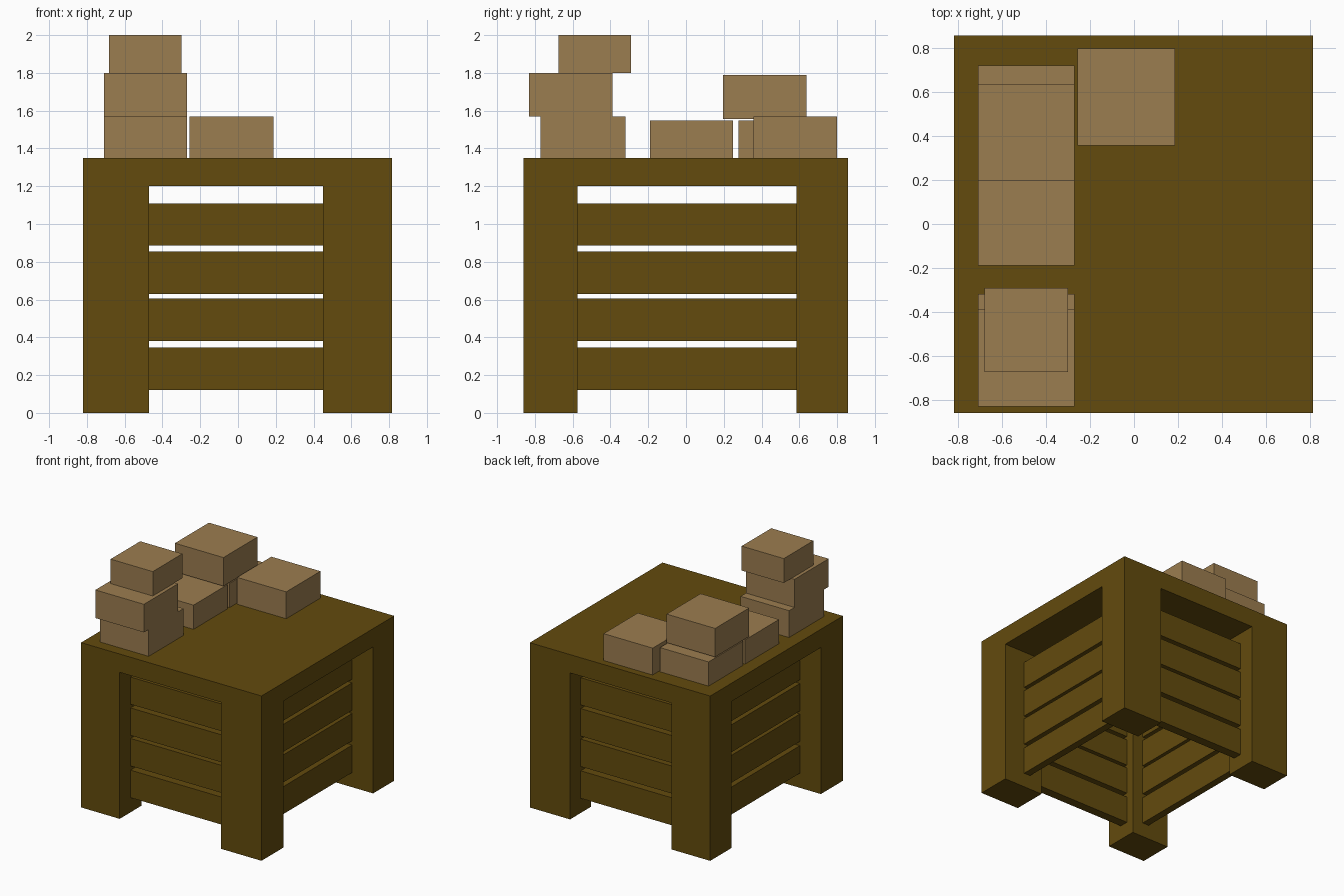
import bpy, bmesh

if "Cube" in bpy.data.objects:
    bpy.data.objects.remove(bpy.data.objects["Cube"])


def material(name, rgb):
    m = bpy.data.materials.new(name)
    m.diffuse_color = (*rgb, 1)
    m.use_nodes = True
    m.node_tree.nodes["Principled BSDF"].inputs["Base Color"].default_value = m.diffuse_color
    return m


WOOD = material("dark_wood", (0.125, 0.07, 0.004))
CARD = material("cardboard", (0.33, 0.205, 0.08))


def finish(name, bm, mat):
    bmesh.ops.recalc_face_normals(bm, faces=bm.faces[:])
    mesh = bpy.data.meshes.new(name)
    bm.to_mesh(mesh)
    bm.free()
    mesh.materials.append(mat)
    obj = bpy.data.objects.new(name, mesh)
    bpy.context.collection.objects.link(obj)
    return obj


def box(name, xs, ys, zs, mat):
    bm = bmesh.new()
    bmesh.ops.create_cube(bm, size=1)
    for v in bm.verts:
        for i, (lo, hi) in enumerate((xs, ys, zs)):
            v.co[i] = hi if v.co[i] > 0 else lo
    return finish(name, bm, mat)


# Table top and corner legs as one body: extrude a 3 x 3 grid
X = (-0.82, -0.47, 0.45, 0.815)
Y = (-0.86, -0.575, 0.585, 0.858)
bm = bmesh.new()
grid = [[bm.verts.new((x, y, 1.2)) for y in Y] for x in X]
cells = {}
for i in range(3):
    for j in range(3):
        cells[i, j] = bm.faces.new((grid[i][j], grid[i][j + 1],
                                    grid[i + 1][j + 1], grid[i + 1][j]))
top = bmesh.ops.extrude_face_region(bm, geom=list(cells.values()),
                                    use_keep_orig=True)
for v in (g for g in top["geom"] if isinstance(g, bmesh.types.BMVert)):
    v.co.z = 1.35
corners = [cells[i, j] for i in (0, 2) for j in (0, 2)]
for f in bmesh.ops.extrude_discrete_faces(bm, faces=corners)["faces"]:
    for v in f.verts:
        v.co.z = 0
bmesh.ops.dissolve_limit(bm, angle_limit=0.01, verts=bm.verts[:], edges=bm.edges[:])
finish("table_frame", bm, WOOD)

# Four recessed slats on every side
for n, (z0, z1) in enumerate(((0.12, 0.345), (0.38, 0.605), (0.63, 0.855), (0.885, 1.108))):
    for name, ys in (("front", (-0.72, -0.645)), ("back", (0.645, 0.72))):
        box(f"{name}_slat_{n + 1}", (X[1], X[2]), ys, (z0, z1), WOOD)
    for name, xs in (("left", (-0.63, -0.57)), ("right", (0.565, 0.625))):
        box(f"{name}_slat_{n + 1}", xs, (Y[1], Y[2]), (z0, z1), WOOD)

# Cardboard boxes stacked on top
LEFT = (-0.71, -0.27)
for name, xs, ys, zs in (
    ("front_stack_lower_box", LEFT, (-0.77, -0.32), (1.35, 1.57)),
    ("front_stack_middle_box", LEFT, (-0.832, -0.39), (1.57, 1.80)),
    ("front_stack_upper_box", (-0.682, -0.30), (-0.675, -0.292), (1.80, 2.0)),
    ("left_middle_box", LEFT, (-0.19, 0.25), (1.35, 1.548)),
    ("left_back_box", LEFT, (0.277, 0.722), (1.35, 1.548)),
    ("left_upper_box", LEFT, (0.197, 0.637), (1.556, 1.79)),
    ("back_box", (-0.258, 0.187), (0.357, 0.80), (1.35, 1.57)),
):
    box(name, xs, ys, zs, CARD)
